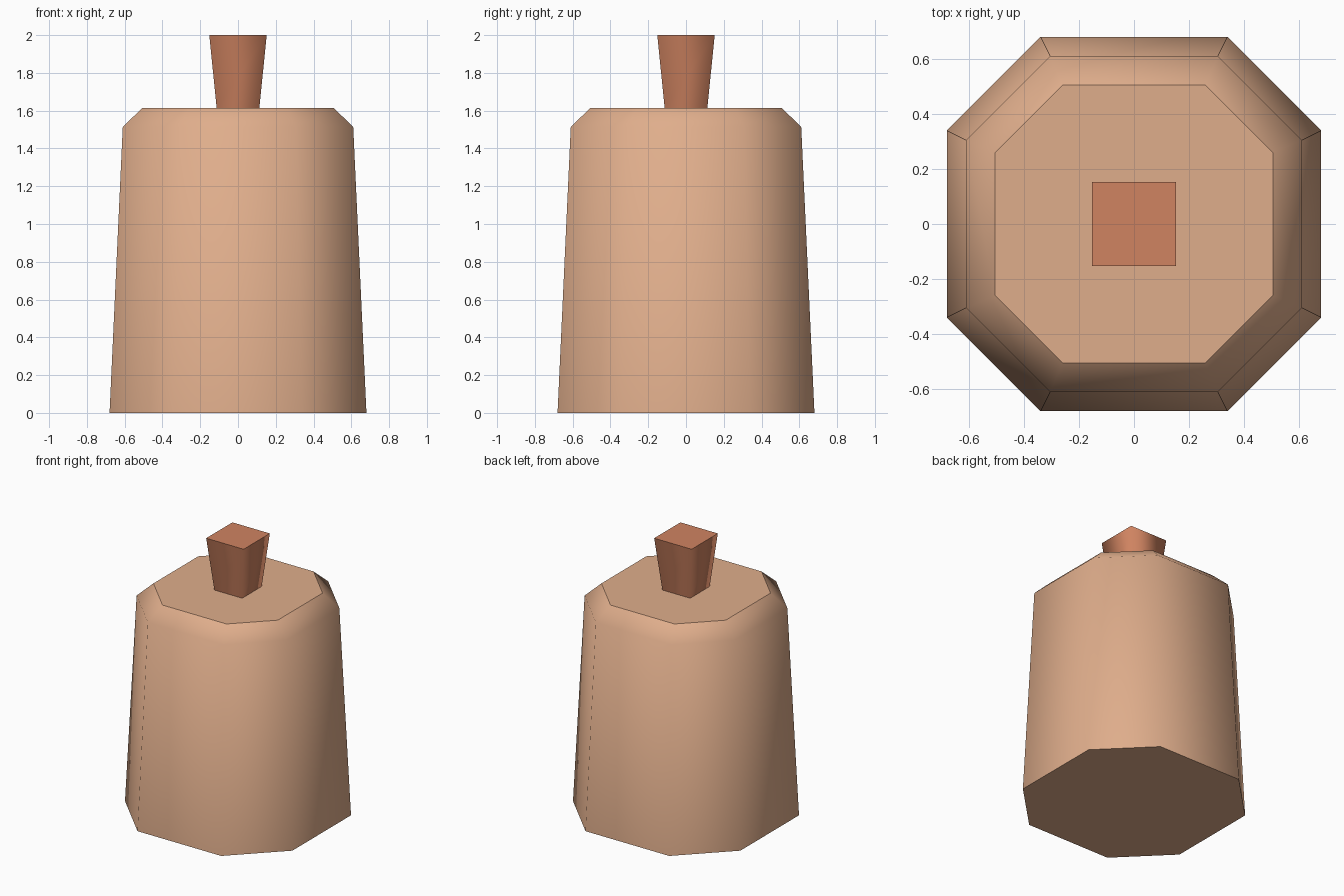
import bpy
import bmesh

cube = bpy.data.objects.get("Cube")
if cube:
    bpy.data.objects.remove(cube, do_unlink=True)


def make_material(name, color):
    mat = bpy.data.materials.new(name)
    mat.use_nodes = True
    mat.diffuse_color = color
    mat.node_tree.nodes["Principled BSDF"].inputs["Base Color"].default_value = color
    return mat


def octagon(half, cut):
    """Square outline of the given half width with its corners cut off."""
    return [(cut, -half), (half, -cut), (half, cut), (cut, half),
            (-cut, half), (-half, cut), (-half, -cut), (-cut, -half)]


def square(half):
    return [(half, -half), (half, half), (-half, half), (-half, -half)]


def loft(name, sections, mat):
    """Join stacked outlines into a closed solid: smooth sides, crisp flat caps."""
    bm = bmesh.new()
    rings = [[bm.verts.new((x, y, z)) for x, y in outline] for z, outline in sections]
    for low, high in zip(rings, rings[1:]):
        n = len(low)
        for i in range(n):
            j = (i + 1) % n
            bm.faces.new((low[i], low[j], high[j], high[i])).smooth = True
    caps = [bm.faces.new(rings[0][::-1]), bm.faces.new(rings[-1])]
    for cap in caps:
        for edge in cap.edges:
            edge.smooth = False
    mesh = bpy.data.meshes.new(name)
    bm.to_mesh(mesh)
    bm.free()
    mesh.materials.append(mat)
    obj = bpy.data.objects.new(name, mesh)
    bpy.context.collection.objects.link(obj)
    return obj


tan = make_material("warm tan", (0.74, 0.42, 0.26, 1))
rust = make_material("rust brown", (0.63, 0.23, 0.12, 1))

# Tapered body with a chamfered shoulder
loft("body", [(0, octagon(0.68, 0.34)),
              (1.515, octagon(0.61, 0.305)),
              (1.615, octagon(0.505, 0.26))], tan)

# Flared square stem on top
loft("stem", [(1.615, square(0.113)), (2, square(0.152))], rust)
